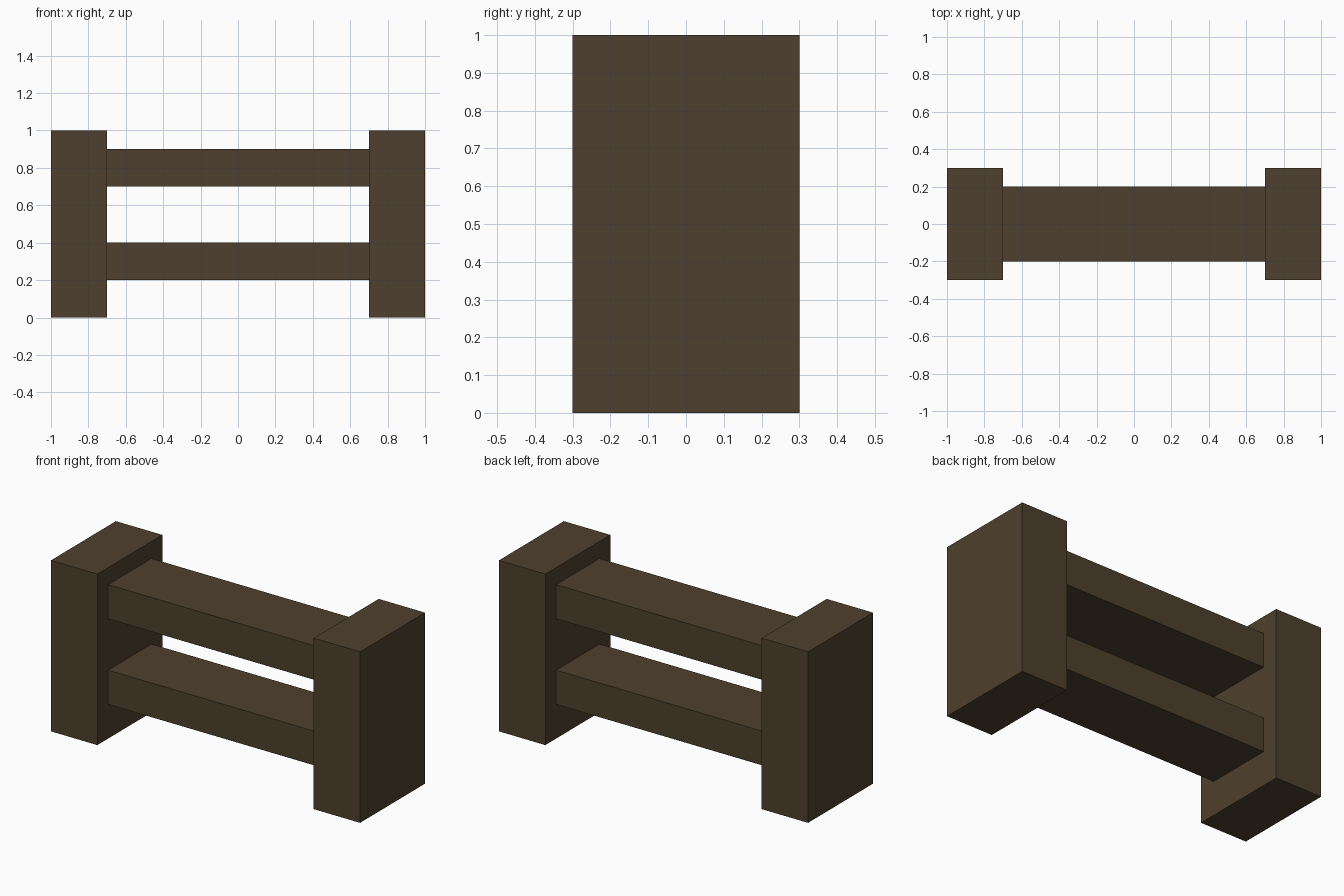
import bpy

if "Cube" in bpy.data.objects:
    bpy.data.objects.remove(bpy.data.objects["Cube"])

wood = bpy.data.materials.new("dark_brown_wood")
wood.diffuse_color = (0.076, 0.051, 0.026, 1.0)
wood.use_nodes = True
wood.node_tree.nodes["Principled BSDF"].inputs["Base Color"].default_value = wood.diffuse_color


def box(name, center, size):
    bpy.ops.mesh.primitive_cube_add(size=1, location=center)
    obj = bpy.context.object
    obj.name = name
    obj.scale = size
    bpy.ops.object.transform_apply(location=False, rotation=False, scale=True)
    obj.data.materials.append(wood)
    return obj


# End posts
for side, x in (("left", -0.85), ("right", 0.85)):
    box(f"{side}_post", (x, 0, 0.5), (0.3, 0.6, 1.0))

# Horizontal rails spanning between the posts
for level, z in (("lower", 0.3), ("upper", 0.8)):
    box(f"{level}_rail", (0, 0, z), (1.4, 0.4, 0.2))
